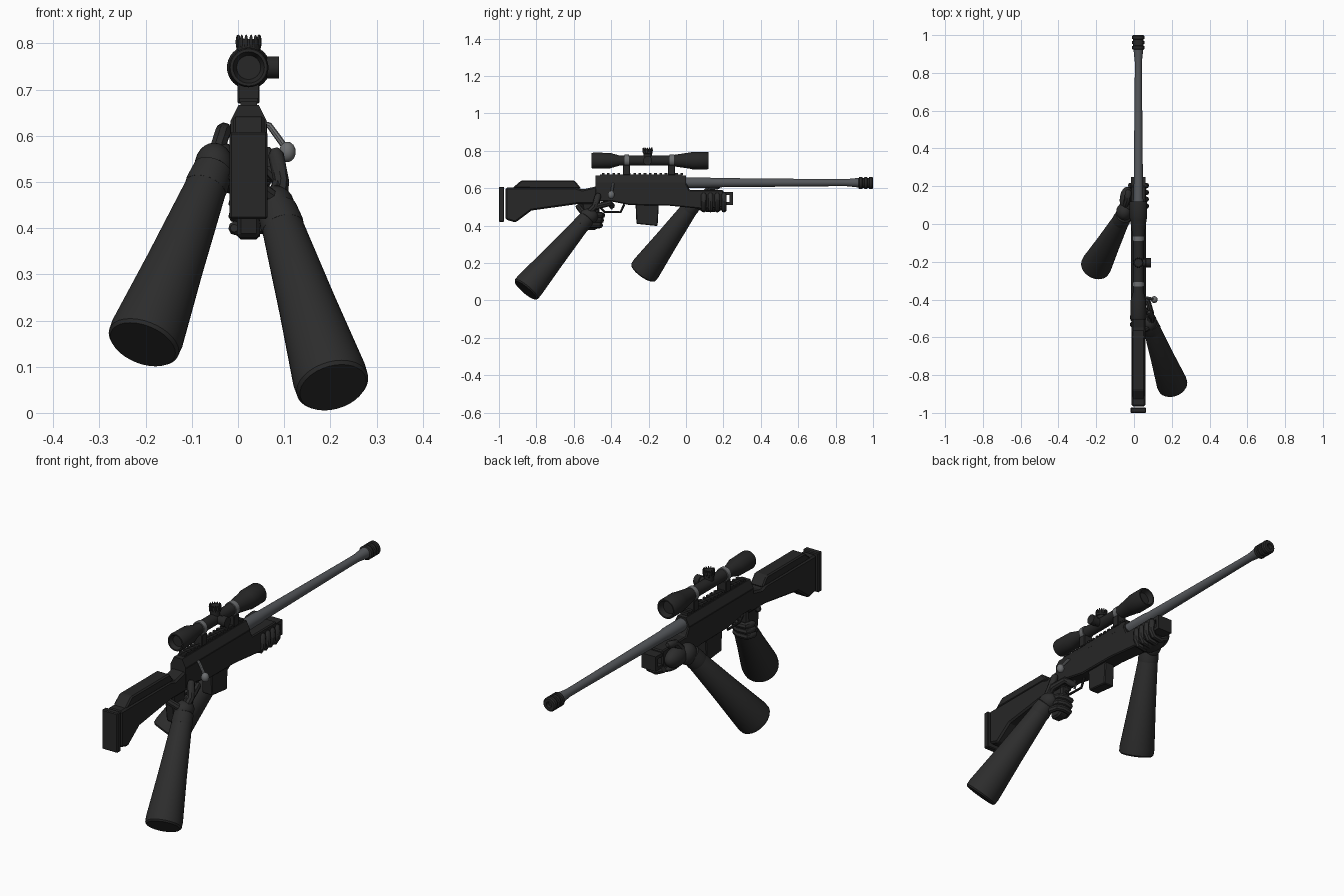
import bpy, bmesh, math
from mathutils import Vector

if "Cube" in bpy.data.objects:
    bpy.data.objects.remove(bpy.data.objects["Cube"], do_unlink=True)

CX = 0.023  # centre line of the gun


def material(name, r, g, b):
    m = bpy.data.materials.new(name)
    m.use_nodes = True
    m.diffuse_color = (r, g, b, 1)
    m.node_tree.nodes["Principled BSDF"].inputs["Base Color"].default_value = (r, g, b, 1)
    return m


BLACK = material("black polymer", 0.02, 0.02, 0.02)
CLOTH = material("dark cloth", 0.026, 0.026, 0.026)
STEEL = material("barrel steel", 0.09, 0.096, 0.105)
GREY = material("light steel", 0.15, 0.155, 0.16)


def finish(name, bm, mat, smooth=True, bevel=0):
    bmesh.ops.recalc_face_normals(bm, faces=bm.faces)
    mesh = bpy.data.meshes.new(name)
    bm.to_mesh(mesh)
    bm.free()
    mesh.materials.append(mat)
    ob = bpy.data.objects.new(name, mesh)
    bpy.context.collection.objects.link(ob)
    if bevel:
        mod = ob.modifiers.new("edge", "BEVEL")
        mod.width = bevel
        mod.segments = 1
    if smooth:
        select(ob)
        bpy.ops.object.shade_smooth_by_angle(angle=math.radians(35))
    return ob


def select(ob):
    bpy.ops.object.select_all(action="DESELECT")
    ob.select_set(True)
    bpy.context.view_layer.objects.active = ob


def prism(name, points, mat, start, end, axis="x", bevel=0.0):
    """Extrude a profile: (y, z) points along x, or (x, z) points along y."""
    bm = bmesh.new()
    place = (lambda p, t: (t, p[0], p[1])) if axis == "x" else (lambda p, t: (p[0], t, p[1]))
    a = [bm.verts.new(place(p, start)) for p in points]
    b = [bm.verts.new(place(p, end)) for p in points]
    bm.faces.new(a)
    bm.faces.new(b)
    for i in range(len(a)):
        j = (i + 1) % len(a)
        bm.faces.new((a[i], a[j], b[j], b[i]))
    return finish(name, bm, mat, False, bevel)


def slab(name, points, half, mat, bevel=0.0):
    return prism(name, points, mat, CX - half, CX + half, "x", bevel)


def block(name, y0, y1, z0, z1, half, mat, bevel=0.0):
    return slab(name, [(y0, z0), (y1, z0), (y1, z1), (y0, z1)], half, mat, bevel)


def lathe(name, origin, direction, profile, mat, sides=24):
    """Turn (distance, radius) pairs about an axis."""
    bm = bmesh.new()
    turn = Vector(direction).to_track_quat("Z", "Y")
    rings = []
    for d, r in profile:
        rings.append([bm.verts.new(Vector(origin) + turn @ Vector(
            (r * math.cos(a), r * math.sin(a), d)))
            for a in (math.tau * k / sides for k in range(sides))])
    for p, q in zip(rings, rings[1:]):
        for k in range(sides):
            n = (k + 1) % sides
            bm.faces.new((p[k], p[n], q[n], q[k]))
    bm.faces.new(rings[0])
    bm.faces.new(rings[-1])
    return finish(name, bm, mat)


def ball(name, loc, radii, mat):
    bm = bmesh.new()
    bmesh.ops.create_uvsphere(bm, u_segments=20, v_segments=12, radius=1)
    for v in bm.verts:
        v.co = Vector([c * r + l for c, r, l in zip(v.co, radii, loc)])
    return finish(name, bm, mat)


def rod(name, points, radius, mat, tip=1.0):
    """Round bar through points, with tapered ends if tip is below one."""
    pts = [Vector(p) for p in points]
    radii = [1.0] * len(pts)
    if tip < 1:
        pts = [pts[0]] + pts[1:] + [pts[-1] + (pts[-1] - pts[-2]).normalized() * radius * 0.7]
        radii.append(tip)
    cu = bpy.data.curves.new(name, "CURVE")
    cu.dimensions = "3D"
    cu.bevel_depth = radius
    cu.bevel_resolution = 2
    cu.use_fill_caps = True
    sp = cu.splines.new("POLY")
    sp.points.add(len(pts) - 1)
    for p, co, r in zip(sp.points, pts, radii):
        p.co = (*co, 1)
        p.radius = r
    cu.materials.append(mat)
    ob = bpy.data.objects.new(name, cu)
    bpy.context.collection.objects.link(ob)
    select(ob)
    bpy.ops.object.convert(target="MESH")
    bpy.ops.object.shade_smooth_by_angle(angle=math.radians(40))


# Stock, cheek rest and butt pad
slab("stock", [(-.965, .604), (-.59, .604), (-.555, .593), (-.46, .615), (-.46, .515),
               (-.585, .515), (-.826, .481), (-.912, .417), (-.965, .433)], .037, BLACK, .008)
slab("cheek_rest", [(-.93, .6), (-.88, .642), (-.596, .642), (-.56, .598)], .034, BLACK, .006)
block("butt_pad", -1.0, -.972, .42, .608, .041, BLACK, .004)
slab("pistol_grip", [(-.56, .54), (-.46, .54), (-.465, .39), (-.49, .375), (-.54, .38)],
     .025, BLACK, .008)

# Receiver, fore-end and magazine
slab("lower_body", [(-.485, .63), (0, .63), (.02, .59), (.2, .59), (.2, .5), (.08, .49),
                    (-.1, .508), (-.3, .51), (-.4, .53), (-.485, .53)], .04, BLACK, .005)
prism("receiver", [(CX + s * x, z) for s, x, z in (
    (-1, .039, .6), (-1, .039, .632), (-1, .022, .667),
    (1, .022, .667), (1, .039, .632), (1, .039, .6))], BLACK, -.485, 0, "y")
for z in (.518, .572):
    block("fore_end_tip_bar", .19, .25, z - .008, z + .008, .038, BLACK)
block("fore_end_tip", .232, .25, .51, .58, .038, BLACK)
slab("magazine", [(-.27, .52), (-.145, .52), (-.152, .398), (-.265, .41)], .027, BLACK, .004)

# Barrel and muzzle brake
lathe("barrel", (CX, -.02, .63), (0, 1, 0),
      [(0, .029), (.14, .028), (.16, .025), (.8, .019), (.88, .019), (.945, .026)], STEEL)
lathe("muzzle_brake", (CX, .922, .628), (0, 1, 0),
      [(0, .026), (.005, .033), (.02, .033), (.022, .027), (.03, .027), (.032, .033),
       (.046, .033), (.048, .027), (.056, .027), (.058, .033), (.072, .033), (.078, .028),
       (.078, .014), (.06, .014)], BLACK)

# Scope rail
block("rail", -.46, -.02, .66, .674, .018, BLACK)
for i in range(16):
    y = -.45 + i * .028
    block("rail_tooth", y, y + .014, .672, .682, .02, BLACK)

# Scope with mounts and adjustment turrets
SZ = .748
lathe("scope", (CX, -.505, SZ), (0, 1, 0),
      [(.02, .026), (0, .034), (0, .04), (.01, .043), (.1, .041), (.15, .027), (.415, .027),
       (.53, .044), (.54, .047), (.62, .047), (.625, .044), (.625, .038), (.6, .03)], BLACK, 32)
for y in (-.318, -.077):
    lathe("scope_ring", (CX, y - .012, SZ), (0, 1, 0), [(0, .032), (.024, .032)], GREY)
    block("scope_mount", y - .019, y + .019, .67, .725, .024, BLACK, .003)
lathe("top_turret", (CX, -.205, SZ), (0, 0, 1),
      [(0, .022), (.036, .022), (.038, .026), (.062, .026)], BLACK)
for k in range(14):
    a = math.tau * k / 14
    ball("turret_ridge", (CX + .024 * math.cos(a), -.205 + .024 * math.sin(a), SZ + .055),
         (.004, .004, .016), BLACK)
lathe("side_turret", (CX, -.205, SZ), (1, 0, 0),
      [(0, .02), (.038, .02), (.04, .024), (.066, .024)], BLACK)

# Bolt handle, trigger and guard
rod("bolt_handle", [(.05, -.39, .627), (.068, -.39, .622), (.09, -.395, .592),
                    (.107, -.4, .568)], .007, GREY)
ball("bolt_knob", (.107, -.4, .565), (.018, .018, .022), GREY)
rod("trigger_guard", [(CX, -.46, .5), (CX, -.435, .474), (CX, -.35, .472), (CX, -.33, .515)],
    .006, BLACK)
rod("trigger", [(CX, -.4, .53), (CX, -.39, .505), (CX, -.4, .487)], .005, GREY)


# Forearms: narrow at the wrist and wide at the elbow
def forearm(name, wrist, elbow):
    d = Vector(elbow) - Vector(wrist)
    n = d.length
    lathe(name, wrist, d, [(-.03, .03), (-.018, .041), (0, .045), (n * .5, .063),
                           (n * .93, .081), (n * .985, .08), (n, .074)], CLOTH, 32)
    lathe(name + "_cuff", wrist, d, [(-.05, .036), (-.045, .043), (-.005, .047),
                                     (.008, .046)], CLOTH, 32)


forearm("rear_forearm", (.096, -.56, .405), (.206, -.858, .055))
forearm("fore_forearm", (-.068, .02, .492), (-.206, -.23, .148))

# Rear hand around the grip
ball("rear_palm", (.08, -.52, .45), (.042, .05, .042), CLOTH)
for i in range(3):
    z = .458 - i * .027
    y = -.447 - i * .006
    rod("rear_finger", [(.078, y - .06, z), (.066, y - .01, z), (.04, y, z - .002),
                        (.004, y - .004, z - .004), (-.006, y - .045, z - .004)],
        .0155, CLOTH, .55)
rod("rear_index_finger", [(.085, -.515, .48), (.09, -.47, .505), (.074, -.41, .52),
                          (.035, -.395, .505)], .016, CLOTH, .55)
rod("rear_knuckle", [(.09, -.53, .46), (.094, -.49, .5), (.082, -.47, .56)], .017, CLOTH, .55)
rod("rear_thumb", [(.07, -.55, .47), (.03, -.575, .5), (-.008, -.53, .51)], .016, CLOTH, .55)

# Fore hand cradling the fore-end
ball("fore_palm", (-.036, .125, .54), (.04, .072, .046), CLOTH)
ball("fore_heel", (-.052, .065, .535), (.042, .048, .05), CLOTH)
ball("fore_underside", (.0, .13, .495), (.045, .07, .022), CLOTH)
rod("fore_thumb", [(-.045, .1, .57), (-.034, .13, .605), (-.03, .17, .612)], .0175, CLOTH, .55)
for i in range(4):
    y = .095 + i * .036
    rod("fore_finger", [(-.025, y, .505), (.015, y, .485), (.052, y, .49), (.066, y, .515),
                        (.062, y, .565)], .0145, CLOTH, .55)
